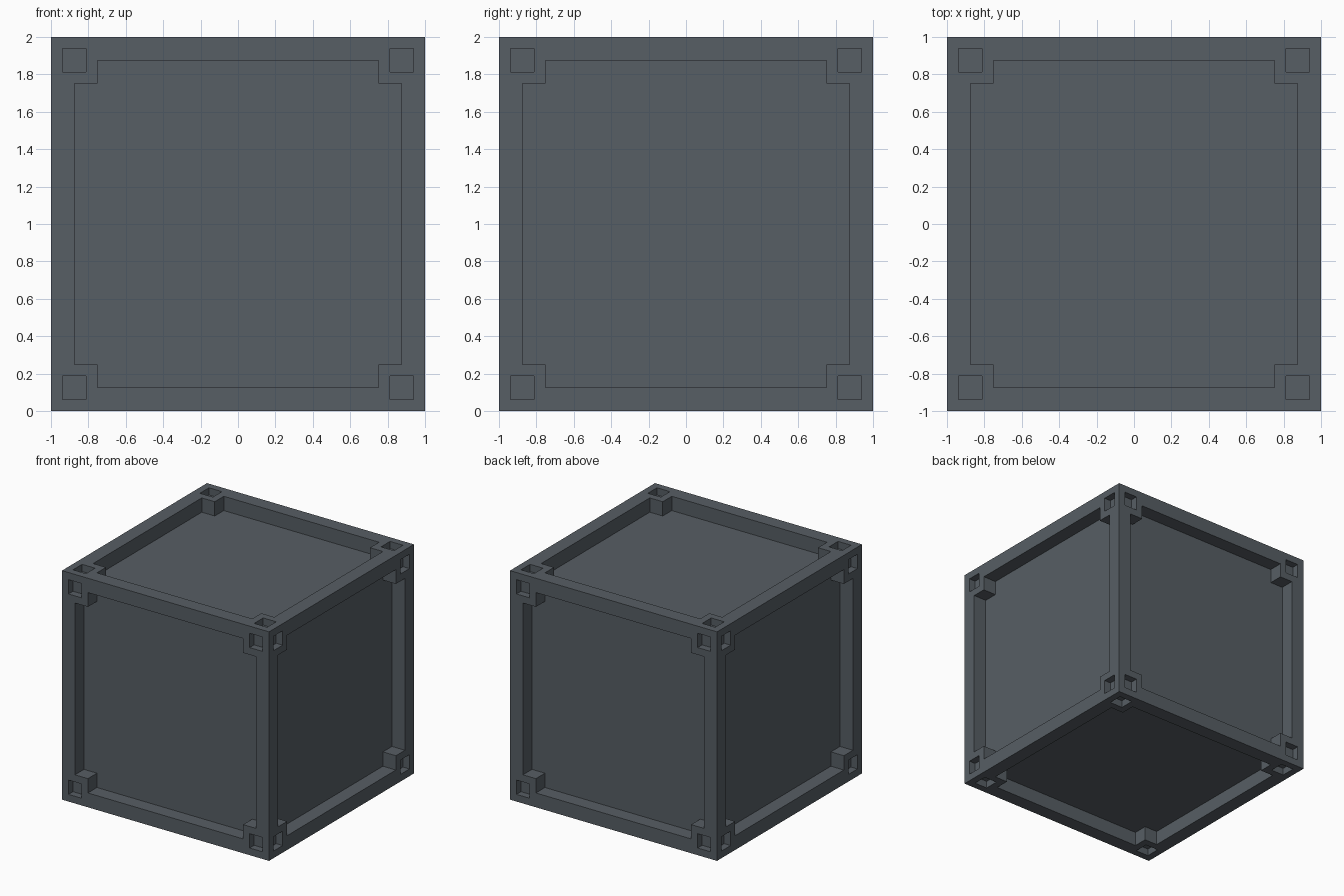
import bpy, bmesh
from mathutils import Matrix, Vector
from math import pi

if "Cube" in bpy.data.objects:
    bpy.data.objects.remove(bpy.data.objects["Cube"])

mat = bpy.data.materials.new("slate_grey")
mat.diffuse_color = (0.095, 0.112, 0.128, 1)
mat.use_nodes = True
mat.node_tree.nodes["Principled BSDF"].inputs["Base Color"].default_value = mat.diffuse_color

RECESS, SOCKET = 0.125, 0.0625
half = [0.75, 0.8125, 0.875, 0.9375, 1.0]
grid = [-h for h in reversed(half)] + half
N = len(grid) - 1


def depth(i, j):
    """Depth below the outer face of one grid cell of a side."""
    if not (0 <= i < N and 0 <= j < N):
        return 0
    u = abs(grid[i] + grid[i + 1]) / 2
    v = abs(grid[j] + grid[j + 1]) / 2
    if max(u, v) < 0.875 and min(u, v) < 0.75:
        return RECESS
    if 0.8125 < u < 0.9375 and 0.8125 < v < 0.9375:
        return SOCKET
    return 0


def add_side(bm, rot):
    """Rim, recess walls and corner sockets of one side of the cube."""
    def quad(*pts):
        bm.faces.new([bm.verts.new(rot @ Vector(p)) for p in pts])

    for i in range(N):
        for j in range(N):
            d = depth(i, j)
            a, b, c, e = grid[i], grid[i + 1], grid[j], grid[j + 1]
            z = 1 - d
            if d != RECESS:      # the recess floor is the inner panel box
                quad((a, c, z), (b, c, z), (b, e, z), (a, e, z))
            # walls rise from this cell to any shallower neighbour
            for di, dj, p, q in ((-1, 0, (a, c), (a, e)), (1, 0, (b, e), (b, c)),
                                 (0, -1, (b, c), (a, c)), (0, 1, (a, e), (b, e))):
                top = 1 - depth(i + di, j + dj)
                if top > z:
                    quad((*p, z), (*q, z), (*q, top), (*p, top))


def finish(bm, name):
    mesh = bpy.data.meshes.new(name)
    bm.to_mesh(mesh)
    bm.free()
    mesh.materials.append(mat)
    obj = bpy.data.objects.new(name, mesh)
    obj.location.z = 1
    bpy.context.collection.objects.link(obj)


# frame: six identical sides with beams, corner blocks and square sockets
bm = bmesh.new()
for k in range(4):
    add_side(bm, Matrix.Rotation(k * pi / 2, 3, 'X'))
for s in (-1, 1):
    add_side(bm, Matrix.Rotation(s * pi / 2, 3, 'Y'))
bmesh.ops.remove_doubles(bm, verts=bm.verts, dist=1e-4)
bmesh.ops.dissolve_limit(bm, angle_limit=0.01, verts=bm.verts, edges=bm.edges)
finish(bm, "frame")

# inner panels: the box whose faces close the six recesses
bm = bmesh.new()
bmesh.ops.create_cube(bm, size=2 - 2 * RECESS)
finish(bm, "inner_panels")
